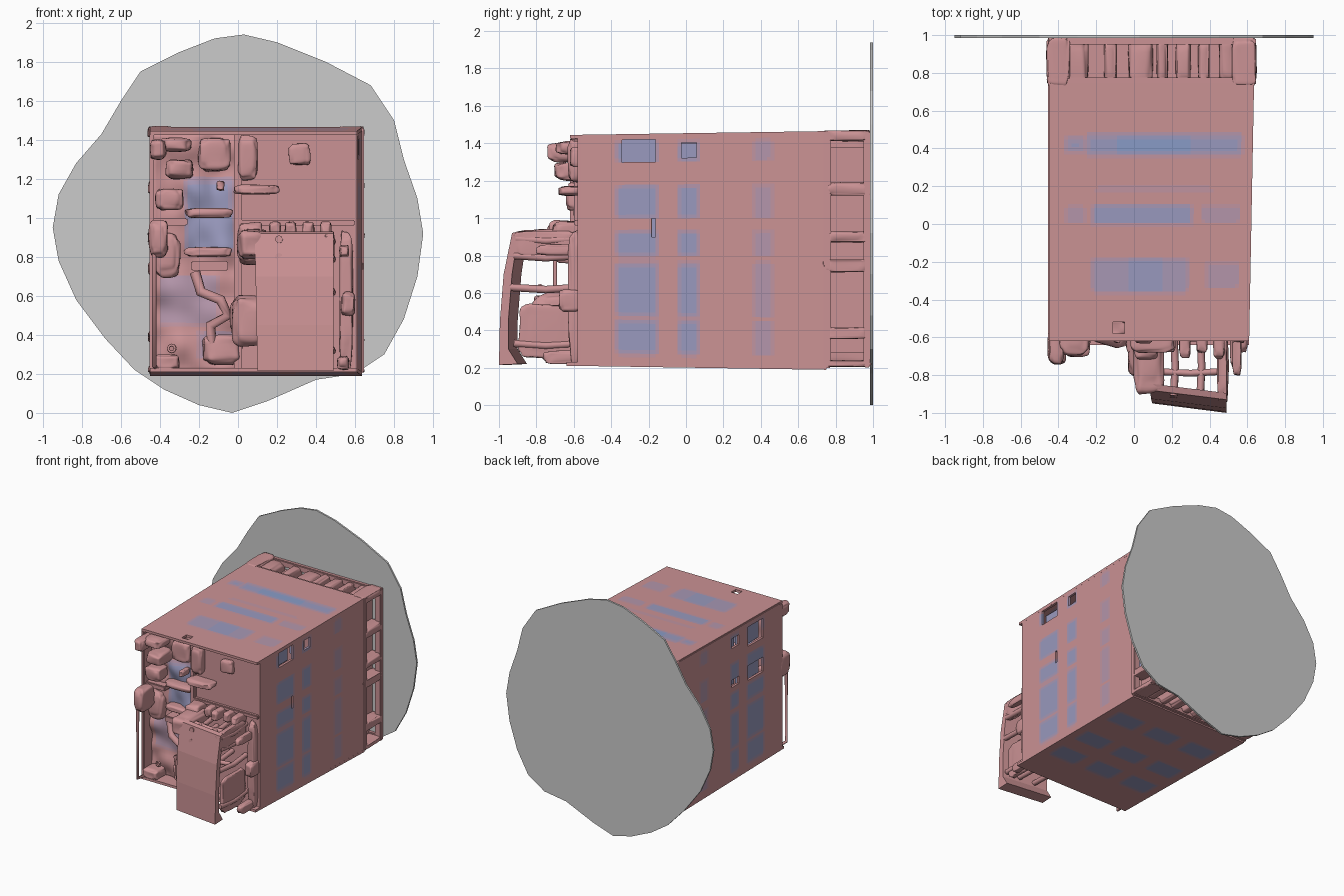
import bpy, bmesh, math, random
from mathutils import Vector, noise

if "Cube" in bpy.data.objects:
    bpy.data.objects.remove(bpy.data.objects["Cube"])

random.seed(4)
PINK, BLUE = (0.60, 0.29, 0.30), (0.25, 0.33, 0.57)
LEVELS = 6
TONES = []
for i in range(LEVELS):
    m = bpy.data.materials.new("tone_%d" % i)
    f = i / (LEVELS - 1)
    m.diffuse_color = (*[a + (b - a) * f for a, b in zip(PINK, BLUE)], 1)
    m.use_nodes = True
    m.node_tree.nodes["Principled BSDF"].inputs["Base Color"].default_value = m.diffuse_color
    TONES.append(m)


def finish(bm, name, tone=0, smooth=False):
    bmesh.ops.recalc_face_normals(bm, faces=bm.faces)
    me = bpy.data.meshes.new(name)
    bm.to_mesh(me)
    bm.free()
    ob = bpy.data.objects.new(name, me)
    bpy.context.collection.objects.link(ob)
    if tone is not None:
        me.materials.append(TONES[tone])
    for p in me.polygons:
        p.use_smooth = smooth
    return ob


def warp(p):
    # the casing widens slightly towards the back
    t = (p[1] + 0.6) / 1.6
    return (p[0] * (1 + 0.05 * t) if p[0] > 0 else p[0], p[1], p[2] + 0.04 * t * (p[2] - 0.84))


def box(name, x, y, z, tone=0, bevel=0.006):
    bm = bmesh.new()
    bmesh.ops.create_cube(bm, size=1)
    for v in bm.verts:
        v.co = [(a + b) / 2 + c * (b - a) for (a, b), c in zip((x, y, z), v.co)]
    if bevel:
        bmesh.ops.bevel(bm, geom=bm.edges[:], offset=bevel, segments=2, affect='EDGES')
    return finish(bm, name, tone)


def lump(name, x, y, z, tone=0, rough=0.13, power=0.5):
    # softened, irregular block filling the given ranges
    bm = bmesh.new()
    bmesh.ops.create_icosphere(bm, subdivisions=4, radius=1)
    seed = Vector([random.uniform(0, 50) for _ in range(3)])
    for v in bm.verts:
        d = 1 + rough * noise.noise(v.co * 1.8 + seed)
        q = [math.copysign(abs(c) ** power, c) * d for c in v.co]
        v.co = [(a + b) / 2 + c * (b - a) / 2 for (a, b), c in zip((x, y, z), q)]
    return finish(bm, name, tone, True)


def tube(name, pts, r):
    cu = bpy.data.curves.new(name, 'CURVE')
    cu.dimensions = '3D'
    cu.bevel_depth, cu.bevel_resolution, cu.use_fill_caps = r, 2, True
    s = cu.splines.new('POLY')
    s.points.add(len(pts) - 1)
    for p, c in zip(s.points, pts):
        p.co = (*c, 1)
    cu.materials.append(TONES[0])
    ob = bpy.data.objects.new(name, cu)
    bpy.context.collection.objects.link(ob)
    return ob


def extrude(name, outline, front, back, tone):
    # closed outline joined between two placement functions
    bm = bmesh.new()
    a = [bm.verts.new(front(*p)) for p in outline]
    b = [bm.verts.new(back(*p)) for p in outline]
    bm.faces.new(a)
    bm.faces.new(b[::-1])
    for i in range(len(a)):
        j = (i + 1) % len(a)
        bm.faces.new((a[i], b[i], b[j], a[j]))
    return finish(bm, name, tone)


def soft(a, b, t, w=0.045):
    k = max(0, min(1, (min(t - a, b - t) + w * 0.5) / w))
    return k * k * (3 - 2 * k)


def panel(name, axis, c, ur, vr, patches, holes=(), bump=0.0, step=0.02):
    # gridded sheet: soft blue patches through face tones, holes left open
    nu, nv = round((ur[1] - ur[0]) / step), round((vr[1] - vr[0]) / step)
    U = [ur[0] + (ur[1] - ur[0]) * i / nu for i in range(nu + 1)]
    V = [vr[0] + (vr[1] - vr[0]) * i / nv for i in range(nv + 1)]
    bm = bmesh.new()
    rows = []
    for u in U:
        row = []
        for v in V:
            d = c + bump * noise.noise(Vector((u * 7, v * 7, 3)))
            row.append(bm.verts.new(warp([(d, u, v), (u, d, v), (u, v, d)][axis])))
        rows.append(row)
    for i in range(nu):
        for j in range(nv):
            u, v = (U[i] + U[i + 1]) / 2, (V[j] + V[j + 1]) / 2
            if any(a < u < b and e < v < f for a, b, e, f in holes):
                continue
            t = max([s * soft(a, b, u) * soft(e, f, v) for a, b, e, f, s in patches] + [0])
            fc = bm.faces.new((rows[i][j], rows[i + 1][j], rows[i + 1][j + 1], rows[i][j + 1]))
            fc.material_index = round(t * (LEVELS - 1))
    ob = finish(bm, name, None, bump > 0)
    for m in TONES:
        ob.data.materials.append(m)
    md = ob.modifiers.new("thickness", 'SOLIDIFY')
    md.thickness, md.offset = 0.02, 0
    return ob


# backing disc with wavy outline
RIM = [(.03, 1.94), (.2, 1.9), (.45, 1.8), (.68, 1.68), (.8, 1.5), (.85, 1.3), (.92, 1.1), (.95, .92),
       (.92, .7), (.85, .48), (.75, .3), (.6, .2), (.4, .17), (.15, .06), (-.03, 0), (-.2, .04),
       (-.38, .12), (-.53, .22), (-.68, .38), (-.83, .58), (-.92, .78), (-.95, .95), (-.92, 1.12),
       (-.83, 1.28), (-.7, 1.43), (-.6, 1.6), (-.5, 1.75), (-.3, 1.85), (-.12, 1.92)]
extrude("backing_disc", RIM, lambda x, z: (x, .985, z), lambda x, z: (x, 1.0, z), None)

# casing: roof, floor, side walls
ROOF = [(-.36, -.26, .38, .46, .7), (-.25, .55, .36, .48, .7), (-.1, .3, .37, .47, 1),
        (-.36, -.26, .01, .09, .5), (-.22, .3, .0, .1, .8), (.35, .55, .01, .09, .5),
        (-.22, .28, -.36, -.18, .6), (-.04, .16, -.36, -.18, .9), (.38, .55, -.34, -.2, .4), (-.2, .4, .17, .2, .3)]
panel("roof", 2, 1.435, (-.45, .61), (-.62, .75), ROOF, [(-.12, -.05, -.58, -.51)])
FLOOR = [(a, a + .24, y - .08, y + .08, .8) for a in (-.38, -.04, .3) for y in (-.26, .04, .42)]
panel("floor", 2, .22, (-.45, .61), (-.64, .75), FLOOR)
WALL = []
for y0, y1, s in ((-.37, -.15, .8), (-.04, .07, .75), (.36, .46, .45)):
    WALL += [(y0, y1, a, b, s) for a, b in ((1.0, 1.17), (.8, .93), (.48, .76), (.28, .46), (1.3, 1.4))]
right_holes = [(-.35, -.16, 1.29, 1.41), (-.03, .06, 1.31, 1.39), (-.18, -.16, .9, 1.0)]
left_holes = [(-.36, -.16, 1.24, 1.4), (-.36, -.16, .95, 1.07), (-.04, .06, 1.29, 1.38), (-.04, .06, .98, 1.04)]
for side, x, holes in (("right", .60, right_holes), ("left", -.445, left_holes)):
    panel(side + "_wall", 0, x, (-.58, .77), (.22, 1.435), WALL, holes)
    s = 1 if x > 0 else -1
    for a, b, e, f in holes:
        xs = sorted((x - s * .09, x - s * .05))
        box(side + "_window_recess", xs, (a - .03, b + .03), (e - .03, f + .01), 4)

# back gap: recessed core, rails and lumpy ribs touching the disc
box("rear_core", (-.37, .55), (.74, .985), (.28, 1.38))
for y0, y1 in ((.735, .775), (.95, .985)):
    for x0, x1 in ((-.455, -.41), (.59, .645)):
        box("rear_post", (x0, x1), (y0, y1), (.205, 1.465))
    for z0, z1 in ((.2, .25), (1.41, 1.46)):
        box("rear_crossbar", (-.45, .64), (y0, y1), (z0, z1))
for z0, z1 in ((.205, .24), (.355, .42), (.71, .78), (.87, .93), (1.12, 1.19), (1.41, 1.47)):
    for x0, x1 in ((-.46, -.34), (.52, .645)):
        lump("rear_side_rib", (x0, x1), (.73, 1.0 - .01), (z0, z1), power=.35)
for x0, x1 in ((-.38, -.24), (-.16, -.09), (-.03, .1), (.12, .18), (.22, .3), (.34, .4), (.45, .53)):
    for z0, z1 in ((1.3, 1.45), (.215, .36)):
        lump("rear_edge_rib", (x0, x1), (.73, .99), (z0, z1), power=.45)

# front face: flat right side, recessed bumpy left side
panel("front_right_plate", 1, -.565, (0, .61), (.22, 1.43), [])
LEFT = [(-.27, -.02, 1.03, 1.2, .7), (-.27, -.02, .84, 1.03, .9), (-.4, -.1, .45, .7, .45), (-.2, 0, .28, .42, .4)]
panel("front_left_plate", 1, -.51, (-.44, .01), (.22, 1.43), LEFT, bump=.05)
box("front_divider", (-.02, .02), (-.6, -.5), (.22, 1.43))
box("front_shelf", (-.44, -.26), (-.59, -.5), (.96, 1.0))
box("front_right_shelf", (0, .6), (-.6, -.55), (.96, .99))
box("lower_left_shelf", (-.24, -.05), (-.62, -.5), (.73, .78))
box("front_left_lip", (-.455, -.43), (-.62, -.5), (.22, 1.43))
for n, x, y, z in (
        ("upper_left_knob", (-.37, -.23), (-.7, -.5), (1.2, 1.3)),
        ("corner_lump", (-.45, -.37), (-.74, -.52), (1.3, 1.4)),
        ("upper_left_bracket", (-.4, -.24), (-.69, -.5), (1.34, 1.41)),
        ("upper_left_pad", (-.2, -.04), (-.6, -.5), (1.24, 1.41)),
        ("mid_left_lump", (-.42, -.28), (-.64, -.5), (1.04, 1.15)),
        ("side_knob", (-.455, -.36), (-.74, -.56), (.8, .99)),
        ("recess_sill", (-.27, -.03), (-.6, -.48), (1.0, 1.05)),
        ("recess_lower_sill", (-.27, -.03), (-.58, -.48), (.8, .85)),
        ("upper_bracket", (.0, .1), (-.63, -.54), (1.2, 1.42)),
        ("upper_tray", (-.02, .21), (-.68, -.55), (1.12, 1.17)),
        ("round_button", (.26, .37), (-.62, -.55), (1.27, 1.38)),
        ("corner_bracket", (.0, .13), (-.72, -.55), (.76, .98)),
        ("right_column", (.52, .59), (-.63, -.55), (.24, .93)),
        ("right_column_foot", (.51, .57), (-.76, -.55), (.22, .29)),
        ("right_column_hook", (.52, .57), (-.8, -.55), (.8, .86)),
        ("right_column_clip", (.53, .6), (-.68, -.55), (.5, .62)),
        ("lower_centre_lump", (-.04, .07), (-.7, -.52), (.4, .58)),
        ("lower_centre_foot", (-.18, .02), (-.62, -.48), (.25, .4)),
        ("lower_left_foot", (-.44, -.3), (-.64, -.48), (.22, .3)),
        ("lower_left_block", (-.43, -.3), (-.58, -.48), (.7, .92)),
        ("small_knob", (-.11, -.07), (-.63, -.52), (1.14, 1.19))):
    lump(n, x, y, z)
for i, x in enumerate((.19, .27, .36, .45)):
    lump("hinge_lump", (x - .03, x + .03), (-.68 - .03 * (i % 2), -.55), (.9, .98))
tube("lower_left_hose", [(-.22, -.58, .72), (-.19, -.6, .62), (-.09, -.63, .58), (-.05, -.62, .5),
                         (-.14, -.6, .45), (-.13, -.58, .3)], .028)
tube("side_rod", [(-.43, -.7, .9), (-.43, -.7, .24), (-.42, -.56, .23)], .012)
ring = [(-.34 + .018 * math.cos(a * .7854), -.56, .33 + .018 * math.sin(a * .7854)) for a in range(9)]
tube("small_ring", ring, .007)

# projecting door slab with bowed profile and its supports
SLAB = [(-1.0, .215), (-.995, .45), (-.975, .7), (-.93, .92), (-.895, .93), (-.93, .7), (-.95, .45),
        (-.95, .3), (-.9, .22)]
extrude("door_slab", SLAB, lambda y, z: (.1 - .02 * (z - .2), y + .05, z), lambda y, z: (.49, y, z), 0)
for x in (.21, .35, .475):
    for z, y in ((.89, -.91), (.8, -.92), (.63, -.94), (.33, -.92)):
        tube("door_strut", [(x, y, z), (x + .008, -.75, z - .012), (x, -.56, z)], .02)
for z in (.89, .63):
    tube("door_cross_strut", [(.1, -.78, z), (.3, -.79, z - .01), (.48, -.78, z)], .018)
lump("door_side_cap", (.44, .495), (-.93, -.58), (.78, .93), power=.35)
lump("door_side_panel", (.45, .49), (-.89, -.6), (.25, .54), power=.4)
lump("door_top_block", (.0, .16), (-.9, -.58), (.79, .94))
lump("door_lower_block", (-.03, .14), (-.82, -.56), (.34, .6))
